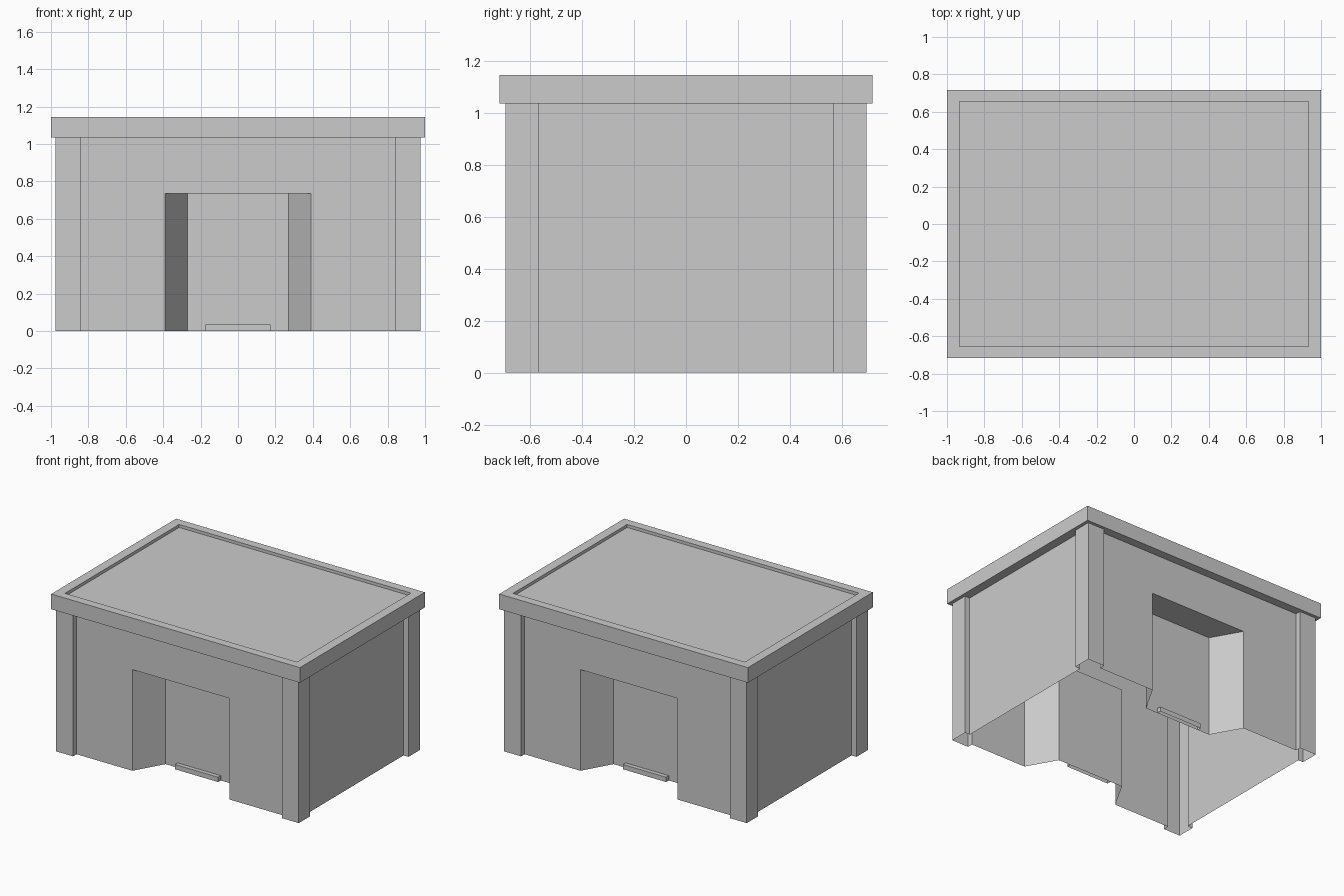
import bpy, bmesh

if "Cube" in bpy.data.objects:
    bpy.data.objects.remove(bpy.data.objects["Cube"])

WALL_Y, DOOR_Y = -0.655, -0.445      # main wall plane and recessed door plane
WALL_TOP, DOOR_TOP = 1.035, 0.735


def finish(name, bm, mirror=False):
    bmesh.ops.remove_doubles(bm, verts=bm.verts, dist=1e-5)
    mesh = bpy.data.meshes.new(name)
    bm.to_mesh(mesh)
    bm.free()
    obj = bpy.data.objects.new(name, mesh)
    bpy.context.collection.objects.link(obj)
    if mirror:
        mod = obj.modifiers.new("Mirror", 'MIRROR')
        mod.use_axis = (True, True, False)
    return obj


def face(bm, points):
    bm.faces.new([bm.verts.new(p) for p in points])


def strip(bm, path, z0, z1):
    """Vertical panels standing along a plan path."""
    for (ax, ay), (bx, by) in zip(path, path[1:]):
        face(bm, [(ax, ay, z0), (bx, by, z0), (bx, by, z1), (ax, ay, z1)])


# Walls with corner pillars: one quarter of the plan, mirrored
bm = bmesh.new()
strip(bm, [(0.39, WALL_Y), (0.84, WALL_Y), (0.84, -0.695), (0.975, -0.695),
           (0.975, -0.565), (0.935, -0.565), (0.935, 0)], 0, WALL_TOP)
strip(bm, [(0, WALL_Y), (0.39, WALL_Y)], DOOR_TOP, WALL_TOP)
finish("walls", bm, mirror=True)

# Splayed doorway recesses, front and back
bm = bmesh.new()
strip(bm, [(0, DOOR_Y), (0.27, DOOR_Y), (0.39, WALL_Y)][:2], 0, DOOR_TOP)
strip(bm, [(0.27, DOOR_Y), (0.39, WALL_Y)], 0, DOOR_TOP)
face(bm, [(0, DOOR_Y, DOOR_TOP), (0.27, DOOR_Y, DOOR_TOP),
          (0.39, WALL_Y, DOOR_TOP), (0, WALL_Y, DOOR_TOP)])
finish("door_recess", bm, mirror=True)

# Small door steps
bm = bmesh.new()
sx, sy, sz = 0.173, DOOR_Y - 0.03, 0.035
strip(bm, [(0, sy), (sx, sy), (sx, DOOR_Y)], 0, sz)
face(bm, [(0, sy, sz), (sx, sy, sz), (sx, DOOR_Y, sz), (0, DOOR_Y, sz)])
finish("door_step", bm, mirror=True)

# Roof slab: soffit, fascia, rim and sunken top
bm = bmesh.new()
rings = []
for x, y, z in [(0.935, 0.655, WALL_TOP), (1, 0.717, WALL_TOP), (1, 0.717, 1.145),
                (0.932, 0.655, 1.145), (0.932, 0.655, 1.123)]:
    rings.append([bm.verts.new((sx * x, sy * y, z))
                  for sx, sy in [(-1, -1), (1, -1), (1, 1), (-1, 1)]])
for a, b in zip(rings, rings[1:]):
    for i in range(4):
        j = (i + 1) % 4
        bm.faces.new([a[i], a[j], b[j], b[i]])
bm.faces.new(rings[-1])
finish("roof", bm)
